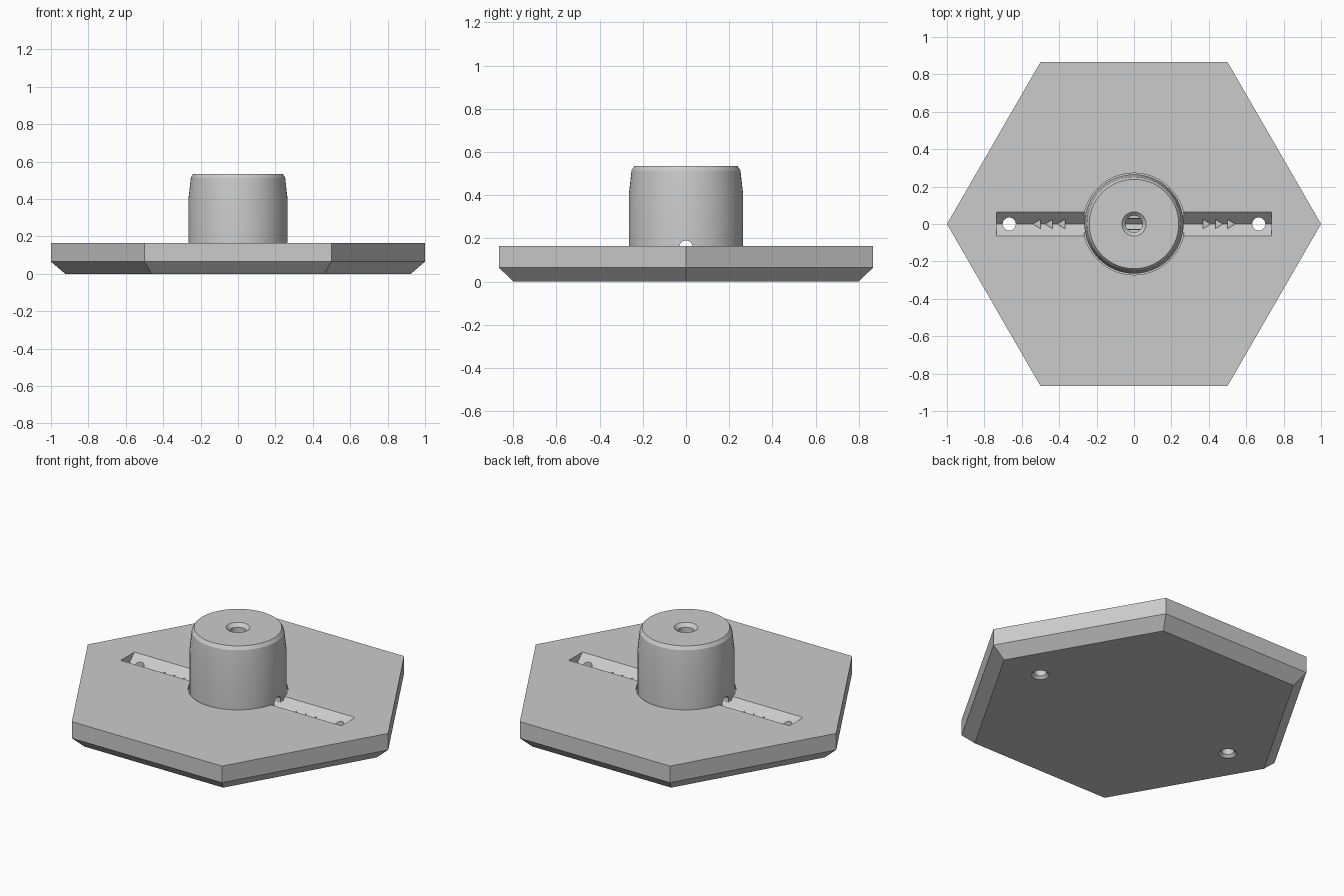
import bpy, math
from mathutils import Matrix

if "Cube" in bpy.data.objects:
    bpy.data.objects.remove(bpy.data.objects["Cube"])

grey = bpy.data.materials.new("plain grey")
grey.diffuse_color = (0.60, 0.60, 0.60, 1)
grey.use_nodes = True
grey.node_tree.nodes["Principled BSDF"].inputs["Base Color"].default_value = grey.diffuse_color


def make(name, verts, faces):
    mesh = bpy.data.meshes.new(name)
    mesh.from_pydata(verts, [], faces)
    mesh.materials.append(grey)
    ob = bpy.data.objects.new(name, mesh)
    bpy.context.collection.objects.link(ob)
    return ob


def turned(name, profile, n, x=0):
    """Closed solid of stacked n-sided rings, profile = (radius, z) bottom to top."""
    verts = [(x + r * math.cos(2 * math.pi * i / n), r * math.sin(2 * math.pi * i / n), z)
             for r, z in profile for i in range(n)]
    faces = [(k * n + i, k * n + (i + 1) % n, (k + 1) * n + (i + 1) % n, (k + 1) * n + i)
             for k in range(len(profile) - 1) for i in range(n)]
    faces.append(tuple(reversed(range(n))))
    faces.append(tuple(range((len(profile) - 1) * n, len(profile) * n)))
    return make(name, verts, faces)


def prism(name, outline, offset):
    """Extrude a counter-clockwise outline (seen against the offset) along the offset."""
    n = len(outline)
    verts = outline + [tuple(a + b for a, b in zip(p, offset)) for p in outline]
    faces = [tuple(reversed(range(n))), tuple(range(n, 2 * n))]
    faces += [(i, (i + 1) % n, n + (i + 1) % n, n + i) for i in range(n)]
    return make(name, verts, faces)


def cut(target, cutter):
    mod = target.modifiers.new("cut", 'BOOLEAN')
    mod.operation, mod.solver, mod.object = 'DIFFERENCE', 'EXACT', cutter
    bpy.context.view_layer.objects.active = target
    bpy.ops.object.modifier_apply(modifier=mod.name)
    bpy.data.objects.remove(cutter, do_unlink=True)


TOP = 0.165      # top of the plate
APEX = 0.10      # bottom of the V groove

# Hexagonal plate with bevelled underside
base = turned("hexagon_base", [(0.924, 0), (1, 0.065), (1, TOP)], 6)

# V groove across the plate
cut(base, prism("groove_cutter",
                [(-0.735, 0, APEX), (-0.735, 0.085, TOP + 0.02), (-0.735, -0.085, TOP + 0.02)],
                (1.47, 0, 0)))

# Shallow round seat for the knob
cut(base, turned("seat_cutter", [(0.272, 0.145), (0.272, 0.3)], 64))

for s in (-1, 1):
    # Screw holes, countersunk below
    cut(base, turned("hole_cutter",
                     [(0.056, -0.006), (0.035, 0.015), (0.035, 0.3)], 32, s * 0.667))
    # Engraved arrows pointing outward
    for x in (0.37, 0.435, 0.50):
        tri = [(s * x, -0.024, APEX - 0.006), (s * (x + 0.04), 0, APEX - 0.006),
               (s * x, 0.024, APEX - 0.006)]
        cut(base, prism("arrow_cutter", tri if s > 0 else tri[::-1], (0, 0, 0.2)))

# Tapered round knob
knob = turned("knob", [(0.265, 0.145), (0.265, 0.40), (0.252, 0.515), (0.239, 0.535)], 64)

# Central hole with chamfered mouth
cut(knob, turned("centre_cutter", [(0.045, 0.165), (0.045, 0.515), (0.075, 0.545)], 32))

# Cross bore along the groove
bore = turned("bore_cutter", [(0.03, -0.5), (0.03, 0.5)], 32)
bore.data.transform(Matrix.Translation((0, 0, 0.16)) @ Matrix.Rotation(math.pi / 2, 4, 'Y'))
cut(knob, bore)

# Smooth round walls, keep crisp edges
for ob in (base, knob):
    bpy.ops.object.select_all(action='DESELECT')
    ob.select_set(True)
    bpy.context.view_layer.objects.active = ob
    bpy.ops.object.shade_smooth_by_angle(angle=math.radians(20))
